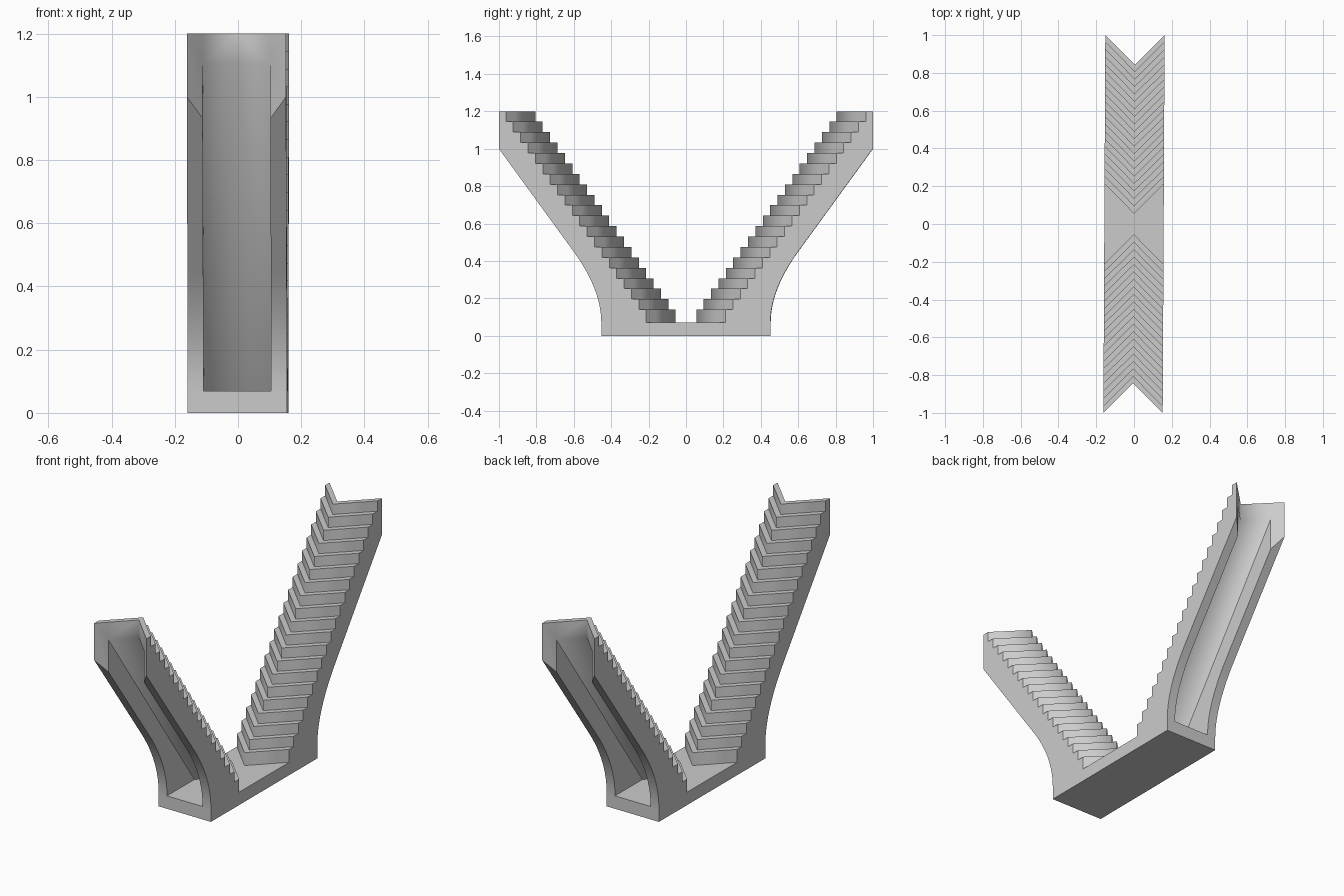
import bpy, bmesh
from mathutils import Vector

HALF, INNER = 0.157, 0.107      # half width, inner face of the side walls
BASE_Z, TOP_Z = 0.07, 1.2
STEPS, RUN = 20, 0.0395
FIRST_Z = 0.14
RISE = (TOP_Z - FIRST_Z) / (STEPS - 1)
END_Y = 1 - HALF                # end of the flight on the centre line
SKEW = -0.005                   # slight turn of the whole model

cube = bpy.data.objects.get("Cube")
if cube:
    bpy.data.objects.remove(cube)

grey = bpy.data.materials.new("concrete_grey")
grey.use_nodes = True
grey.diffuse_color = (0.6, 0.6, 0.6, 1)
grey.node_tree.nodes["Principled BSDF"].inputs["Base Color"].default_value = (0.6, 0.6, 0.6, 1)


def finish(name, bm):
    """Turn a bmesh into a named, shaded object."""
    mesh = bpy.data.meshes.new(name)
    bm.to_mesh(mesh)
    bm.free()
    mesh.materials.append(grey)
    obj = bpy.data.objects.new(name, mesh)
    bpy.context.collection.objects.link(obj)
    obj.rotation_euler.z = SKEW
    bpy.ops.object.select_all(action='DESELECT')
    obj.select_set(True)
    bpy.context.view_layer.objects.active = obj
    bpy.ops.object.shade_smooth_by_angle()
    return obj


def stair_profile(x):
    """Step outline at distance x from the centre; the chevron shifts it by x."""
    pts = []
    for i in range(STEPS):
        y, z = 0.055 + i * RUN + x, FIRST_Z + i * RISE
        pts += [(x, y, z - RISE if i else BASE_Z), (x, y, z)]
    return pts + [(x, END_Y + x, TOP_Z)]


def rim_profile(x):
    """Outer edge of a side wall, from the cap down the slope and curve."""
    y = END_Y + x
    pts = [(x, y, 1 - (1 - y) * 1.375)]
    a, b, c = Vector((x, 0.6, 0.45)), Vector((x, 0.452, 0.2465)), Vector((x, 0.452, BASE_Z))
    for i in range(13):
        t = i / 12
        pts.append(a * (1 - t) ** 2 + b * 2 * t * (1 - t) + c * t * t)
    return pts


# Stair arm: one quarter shell, mirrored to both sides and both ends
bm = bmesh.new()


def verts(pts):
    return [bm.verts.new(p) for p in pts]


def strip(a, b):
    for i in range(len(a) - 1):
        bm.faces.new((a[i], a[i + 1], b[i + 1], b[i]))


stairs = [verts(stair_profile(x)) for x in (0, INNER, HALF)]
floors = [verts([(x, END_Y + x, 1.105), (x, 0.112 + x, BASE_Z)]) for x in (0, INNER)]
rims = [verts(rim_profile(x)) for x in (INNER, HALF)]

strip(stairs[0], stairs[1])                                  # steps
strip(stairs[1], stairs[2])
strip([stairs[0][-1]] + floors[0], [stairs[1][-1]] + floors[1])   # cap and channel back
bm.faces.new((stairs[1][-1], floors[1][0], rims[0][0], rims[1][0], stairs[2][-1]))
strip(rims[0], rims[1])                                      # wall rim
bm.faces.new(floors[1][::-1] + rims[0])                      # wall inside
bm.faces.new(stairs[2] + rims[1])                            # wall outside
bmesh.ops.recalc_face_normals(bm, faces=bm.faces)
outside = [f for f in bm.faces if all(abs(v.co.x - HALF) < 1e-5 for v in f.verts)][0]
outside.normal_update()
if outside.normal.x < 0:
    bmesh.ops.reverse_faces(bm, faces=bm.faces)
arms = finish("stair_arms", bm)
mirror = arms.modifiers.new("mirror", 'MIRROR')
mirror.use_axis = (True, True, False)

# Base slab
bm = bmesh.new()
bmesh.ops.create_cube(bm, size=1)
bmesh.ops.scale(bm, vec=(2 * HALF, 0.904, BASE_Z), verts=bm.verts)
bmesh.ops.translate(bm, vec=(0, 0, BASE_Z / 2), verts=bm.verts)
finish("base_slab", bm)
